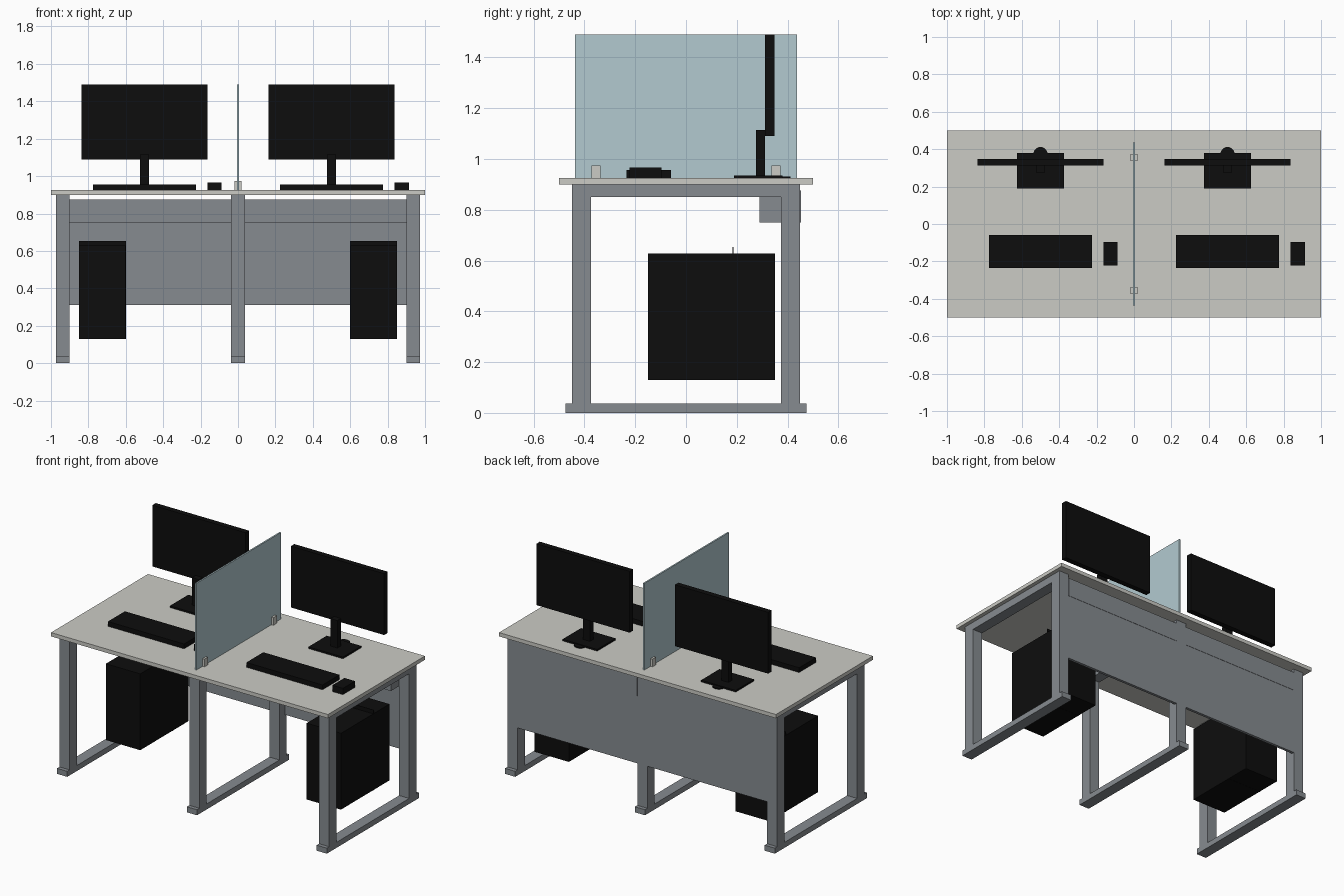
import bpy

if "Cube" in bpy.data.objects:
    bpy.data.objects.remove(bpy.data.objects["Cube"], do_unlink=True)


def make_material(name, r, g, b):
    mat = bpy.data.materials.new(name)
    mat.use_nodes = True
    mat.diffuse_color = (r, g, b, 1)
    mat.node_tree.nodes["Principled BSDF"].inputs["Base Color"].default_value = (r, g, b, 1)
    return mat


GREY = make_material("steel grey", 0.24, 0.26, 0.28)
TOP = make_material("pale laminate", 0.60, 0.60, 0.56)
GLASS = make_material("pale blue panel", 0.45, 0.59, 0.63)
BLACK = make_material("black plastic", 0.004, 0.004, 0.004)


def finish(name, mat):
    obj = bpy.context.object
    obj.name = name
    obj.data.materials.append(mat)
    return obj


def box(name, mat, x, y, z):
    """Box spanning the (min, max) pairs x, y and z."""
    spans = (x, y, z)
    bpy.ops.mesh.primitive_cube_add(size=1, location=[(a + b) / 2 for a, b in spans])
    obj = finish(name, mat)
    obj.scale = [b - a for a, b in spans]
    bpy.ops.object.transform_apply(location=False, rotation=False, scale=True)
    return obj


def around(c, half):
    return (c - half, c + half)


# Desktop
DESK = 0.925
box("desktop", TOP, (-1, 1), (-0.5, 0.5), (0.9, DESK))

# Three leg frames, each a closed loop standing on a foot bar
for side, x in (("right", -0.9375), ("middle", 0), ("left", 0.9375)):
    w = around(x, 0.0365)
    box(side + "_foot_bar", GREY, w, (-0.475, 0.475), (0, 0.036))
    box(side + "_top_rail", GREY, w, (-0.375, 0.375), (0.85, 0.9))
    box(side + "_front_leg", GREY, w, (-0.45, -0.375), (0.036, 0.9))
    box(side + "_back_leg", GREY, w, (0.375, 0.45), (0.036, 0.9))

# Two matching workstations
for side, x in (("right", -0.5), ("left", 0.5)):
    sign = 1 if x > 0 else -1
    bay = sorted((sign * 0.0365, sign * 0.901))

    # Modesty panel and cable box between the legs
    box(side + "_modesty_panel", GREY, bay, (0.432, 0.45), (0.31, 0.875))
    box(side + "_cable_box", GREY, bay, (0.29, 0.452), (0.75, 0.875))

    # Monitor on its stand
    box(side + "_screen", BLACK, around(x, 0.337), (0.312, 0.348), (1.09, 1.49))
    box(side + "_monitor_neck", BLACK, around(x, 0.025), (0.275, 0.312), (0.93, 1.115))
    box(side + "_monitor_base", BLACK, around(x, 0.125), (0.19, 0.38), (DESK, 0.936))
    bpy.ops.mesh.primitive_cylinder_add(vertices=24, radius=0.038, depth=0.007,
                                        location=(x, 0.374, DESK + 0.0035))
    finish(side + "_base_disc", BLACK)

    # Keyboard and mouse
    box(side + "_keyboard", BLACK, around(x, 0.275), (-0.235, -0.06), (DESK, 0.956))
    box(side + "_mouse", BLACK, around(x + 0.375, 0.038), (-0.222, -0.097), (DESK, 0.966))

    # Computer case with its hanger plate
    case = sign * 0.725
    box(side + "_computer_case", BLACK, around(case, 0.124), (-0.15, 0.35), (0.13, 0.628))
    box(side + "_case_hanger", BLACK, around(case, 0.125), (0.183, 0.187), (0.129, 0.653))

# Divider screen held by two clips
box("divider", GLASS, (-0.005, 0.005), (-0.437, 0.437), (DESK, 1.49))
for side, y in (("front", -0.355), ("back", 0.355)):
    box(side + "_divider_clip", TOP, (-0.019, 0.019), around(y, 0.018), (DESK, 0.975))
